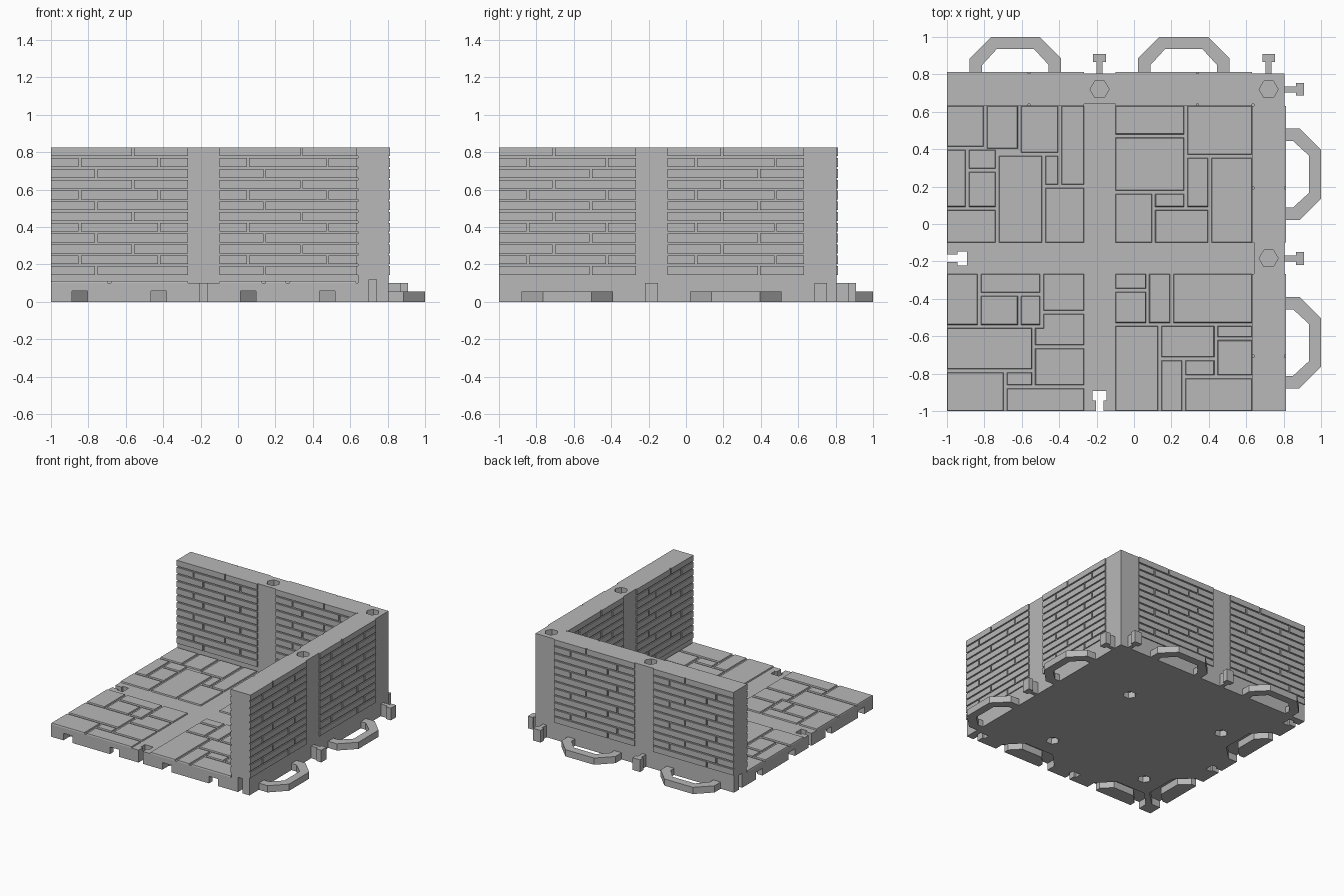
import bpy, bmesh
from math import cos, sin, pi

old = bpy.data.objects.get("Cube")
if old:
    bpy.data.objects.remove(old, do_unlink=True)

stone_grey = bpy.data.materials.new("stone grey")
stone_grey.use_nodes = True
stone_grey.diffuse_color = (0.48, 0.48, 0.48, 1)
stone_grey.node_tree.nodes["Principled BSDF"].inputs["Base Color"].default_value = (0.48, 0.48, 0.48, 1)

EDGE, OUTER, INNER = -1.0, 0.805, 0.641   # tile edge, wall faces
TOP, FLOOR, STONE = 0.826, 0.102, 0.112   # heights
CELL, STARTS = 0.732, (-1.0, -0.1)        # panel size and where panels begin
POSTS = (-0.184, 0.72)                    # post centres
RELIEF = 0.009                            # how far bricks stand out


def prism(bm, points, z0, z1, taper=0.0):
    """Extrude an outline; taper pulls the top corners of a rectangle inward."""
    cx = sum(p[0] for p in points) / len(points)
    cy = sum(p[1] for p in points) / len(points)
    low = [bm.verts.new((x, y, z0)) for x, y in points]
    high = [bm.verts.new((x - taper * (1 if x > cx else -1),
                          y - taper * (1 if y > cy else -1), z1)) for x, y in points]
    bm.faces.new(low[::-1])
    bm.faces.new(high)
    for i in range(len(points)):
        j = (i + 1) % len(points)
        bm.faces.new((low[i], low[j], high[j], high[i]))


def rect(x0, y0, x1, y1):
    return [(x0, y0), (x1, y0), (x1, y1), (x0, y1)]


def make(name, bm):
    bmesh.ops.recalc_face_normals(bm, faces=bm.faces[:])
    mesh = bpy.data.meshes.new(name)
    bm.to_mesh(mesh)
    bm.free()
    mesh.materials.append(stone_grey)
    obj = bpy.data.objects.new(name, mesh)
    bpy.context.collection.objects.link(obj)
    return obj


def place(points, along_x, centre, edge):
    """Put an outline of (sideways, outward) points on one side of the tile."""
    if along_x:
        return [(centre + u, edge + v) for u, v in points]
    return [(edge + v, centre + u) for u, v in points]


def loop_outline(gap, start):
    """Half octagon ring, grown by a gap for its socket."""
    outer = [(0.245 + gap, start), (0.245 + gap, 0.08), (0.13 + gap / 2, 0.195 + gap)]
    inner = [(0.10 - gap / 2, 0.13 - gap), (0.178 - gap, 0.045), (0.178 - gap, start)]
    half = outer + [(-u, v) for u, v in outer[::-1]]
    return half + [(-u, v) for u, v in inner[::-1]] + inner


def tee_outline(gap, start):
    right = [(0.016 + gap, start), (0.016 + gap, 0.06 - gap),
             (0.034 + gap, 0.06 - gap), (0.034 + gap, 0.104 + gap)]
    return right + [(-u, v) for u, v in right[::-1]]


def hexagon(x, y, radius=0.051):
    return [(x + radius * cos(i * pi / 3), y + radius * sin(i * pi / 3)) for i in range(6)]


# Floor slab and L-shaped wall
bm = bmesh.new()
prism(bm, rect(EDGE, EDGE, INNER, INNER), 0, FLOOR)
floor = make("floor_slab", bm)
bm = bmesh.new()
prism(bm, [(EDGE, INNER), (INNER, INNER), (INNER, EDGE),
           (OUTER, EDGE), (OUTER, OUTER), (EDGE, OUTER)], 0, TOP)
wall = make("corner_wall", bm)

# Sockets and peg holes
bm = bmesh.new()
for along_x in (True, False):
    for start in STARTS:
        prism(bm, place(loop_outline(0.008, -0.02), along_x, start + CELL / 2, EDGE), -0.02, 0.058)
    for post in POSTS:
        prism(bm, place(tee_outline(0.004, -0.02), along_x, post, EDGE), -0.02, 0.12)
for x in STARTS:
    for y in STARTS:
        prism(bm, hexagon(x + CELL / 2, y + CELL / 2), -0.02, 0.05)
for x, y in ((POSTS[0], POSTS[1]), (POSTS[1], POSTS[1]), (POSTS[1], POSTS[0])):
    prism(bm, hexagon(x, y), TOP - 0.05, TOP + 0.02)
cutter = make("socket_cutter", bm)
cutter.hide_render = True
for body in (floor, wall):
    mod = body.modifiers.new("sockets", "BOOLEAN")
    mod.operation = "DIFFERENCE"
    mod.solver = "EXACT"
    mod.object = cutter
    bpy.context.view_layer.objects.active = body
    bpy.ops.object.modifier_apply(modifier=mod.name)
bpy.data.objects.remove(cutter, do_unlink=True)

# Loop clips and tee connectors on the two walled sides
for along_x, side in ((True, "back"), (False, "left")):
    for start in STARTS:
        bm = bmesh.new()
        prism(bm, place(loop_outline(0, -0.005), along_x, start + CELL / 2, OUTER), 0, 0.055)
        make(side + "_loop_clip", bm)
    for post in POSTS:
        bm = bmesh.new()
        prism(bm, place(tee_outline(0, -0.005), along_x, post, OUTER), 0, 0.10)
        make(side + "_tee_connector", bm)

# Brick courses on both faces of both walls, repeating every three rows
JOINTS = ((0.6,), (0.21, 0.79), (0.33,))
ROWS, PITCH, HEIGHT, JOINT = 12, 0.0577, 0.047, 0.012
for along_x, side in ((True, "back"), (False, "left")):
    bm = bmesh.new()
    for start in STARTS:
        for row in range(ROWS):
            cuts = JOINTS[row % 3]
            if not along_x:
                cuts = tuple(1 - c for c in cuts[::-1])
            ends = (0,) + cuts + (1,)
            z1 = TOP - row * PITCH
            for a, b in zip(ends, ends[1:]):
                u0 = start + a * CELL + (JOINT / 2 if a > 0 else 0)
                u1 = start + b * CELL - (JOINT / 2 if b < 1 else 0)
                for v0, v1 in ((INNER - RELIEF, INNER), (OUTER, OUTER + RELIEF)):
                    outline = rect(u0, v0, u1, v1) if along_x else rect(v0, u0, v1, u1)
                    prism(bm, outline, z1 - HEIGHT, z1)
    make(side + "_wall_bricks", bm)

# Paving stones: (left, top, right, bottom) in steps across each panel
STEPS = 68
back_right = [(0, 0, 19, 21), (19, 0, 36, 22), (36, 0, 56, 24), (56, 0, 68, 40),
              (0, 21, 10, 51), (10, 21, 25, 32), (10, 32, 25, 51), (25, 24, 48, 68),
              (48, 24, 56, 40), (48, 40, 68, 68), (0, 51, 25, 68)]
back_left = [(0, 0, 35, 15), (35, 0, 68, 25), (0, 15, 35, 43), (0, 43, 19, 68),
             (19, 43, 35, 51), (19, 51, 47, 68), (35, 25, 47, 51), (47, 25, 68, 68)]
front_right = [(0, 0, 16, 26), (16, 0, 47, 10), (16, 10, 36, 26), (36, 10, 47, 26),
               (47, 0, 68, 19), (47, 19, 68, 36), (43, 26, 66, 36), (0, 26, 43, 48),
               (43, 36, 68, 56), (0, 48, 29, 68), (29, 48, 43, 56), (29, 56, 68, 68)]
front_left = [(0, 0, 16, 8), (0, 8, 16, 25), (16, 0, 28, 25), (28, 0, 68, 25),
              (0, 25, 22, 68), (22, 25, 50, 42), (50, 25, 68, 32), (50, 32, 68, 51),
              (22, 42, 34, 68), (34, 42, 50, 51), (34, 51, 68, 68)]
panels = (("back_right", back_right, STARTS[0], STARTS[1]),
          ("back_left", back_left, STARTS[1], STARTS[1]),
          ("front_right", front_right, STARTS[0], STARTS[0]),
          ("front_left", front_left, STARTS[1], STARTS[0]))
GROOVE = 0.009
for name, stones, x, y in panels:
    bm = bmesh.new()
    for left, top, right, bottom in stones:
        x0, x1 = (x + CELL * s / STEPS for s in (left, right))
        y0, y1 = (y + CELL * (1 - s / STEPS) for s in (bottom, top))
        x0 += GROOVE if left > 0 else 0
        x1 -= GROOVE if right < STEPS else 0
        y0 += GROOVE if bottom < STEPS else 0
        y1 -= GROOVE if top > 0 else 0
        prism(bm, rect(x0, y0, x1, y1), FLOOR, STONE, 0.003)
    make(name + "_paving_stones", bm)
